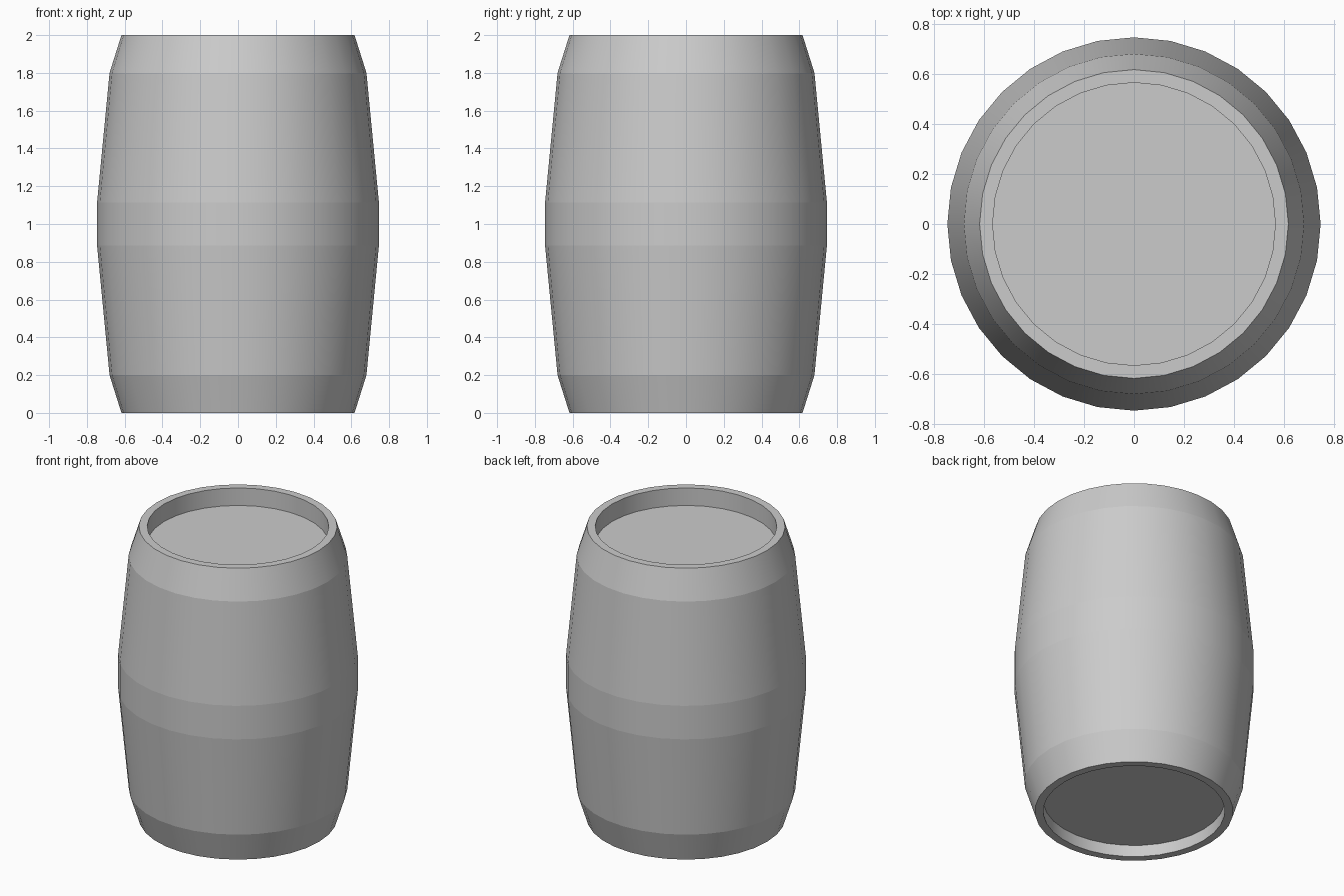
import bpy, bmesh
from math import cos, sin, tau

if "Cube" in bpy.data.objects:
    bpy.data.objects.remove(bpy.data.objects["Cube"])

SIDES = 32


def lathe(name, profile):
    """Spin a (radius, height) profile round z and cap both ends."""
    bm = bmesh.new()
    rings = [[bm.verts.new((r * cos(tau * i / SIDES), r * sin(tau * i / SIDES), z))
              for i in range(SIDES)] for r, z in profile]
    for a, b in zip(rings, rings[1:]):
        for i in range(SIDES):
            j = (i + 1) % SIDES
            bm.faces.new((a[i], a[j], b[j], b[i]))
    bm.faces.new(rings[0][::-1])
    bm.faces.new(rings[-1])
    bmesh.ops.recalc_face_normals(bm, faces=bm.faces)
    # smooth around the barrel, crisp at every horizontal ring
    for f in bm.faces:
        f.smooth = True
    for e in bm.edges:
        e.smooth = abs(e.verts[0].co.z - e.verts[1].co.z) > 1e-5
        if abs(e.verts[0].co.z - e.verts[1].co.z) < 1e-5:
            e.smooth = False
    mesh = bpy.data.meshes.new(name)
    bm.to_mesh(mesh)
    bm.free()
    obj = bpy.data.objects.new(name, mesh)
    bpy.context.collection.objects.link(obj)
    return obj


# Barrel: recessed bottom head, rim, bulging staves, rim, recessed top head
lathe("barrel", [
    (0.565, 0.08), (0.565, 0.0), (0.617, 0.0),
    (0.68, 0.2), (0.746, 0.885), (0.746, 1.115), (0.68, 1.8),
    (0.617, 2.0), (0.565, 2.0), (0.565, 1.88),
])
